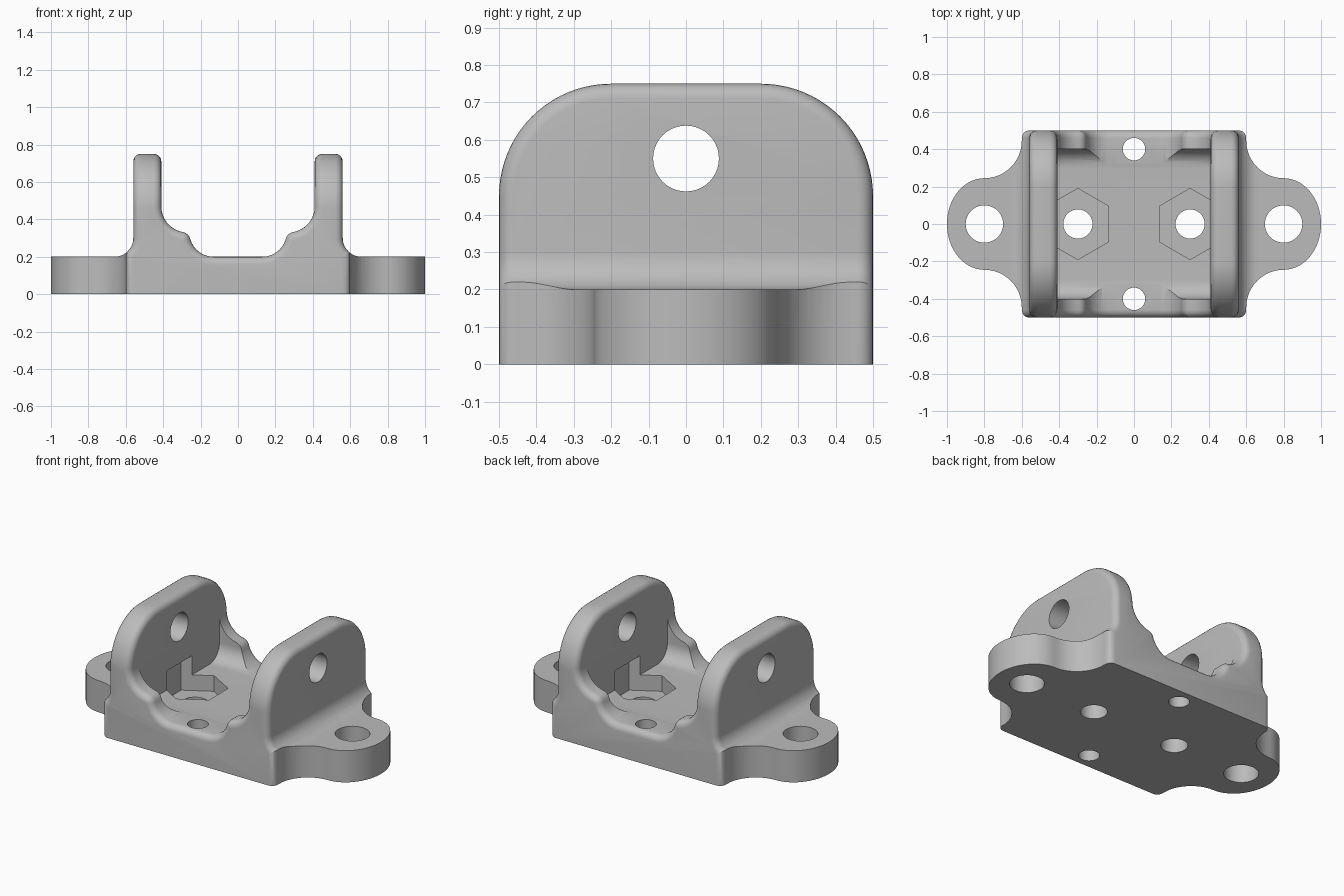
import bpy, bmesh, math
from mathutils import Vector

if "Cube" in bpy.data.objects:
    bpy.data.objects.remove(bpy.data.objects["Cube"])

grey = bpy.data.materials.new("light_grey")
grey.diffuse_color = (0.5, 0.5, 0.5, 1)
grey.use_nodes = True
grey.node_tree.nodes["Principled BSDF"].inputs["Base Color"].default_value = grey.diffuse_color


def arc(cx, cz, rx, a0, a1, n=12, rz=None):
    rz = rz or rx
    return [(cx + rx * math.cos(math.radians(a0 + (a1 - a0) * i / n)),
             cz + rz * math.sin(math.radians(a0 + (a1 - a0) * i / n))) for i in range(n + 1)]


def prism(name, pts, axis, lo, hi):
    """Extrude a 2D outline along the named axis."""
    place = {"x": lambda a, b, c: (c, a, b), "y": lambda a, b, c: (a, c, b),
             "z": lambda a, b, c: (a, b, c)}[axis]
    bm = bmesh.new()
    low = bm.faces.new([bm.verts.new(place(a, b, lo)) for a, b in pts])
    ext = bmesh.ops.extrude_face_region(bm, geom=[low], use_keep_orig=True)
    moved = [v for v in ext["geom"] if isinstance(v, bmesh.types.BMVert)]
    bmesh.ops.translate(bm, verts=moved, vec=Vector(place(0, 0, hi - lo)))
    bmesh.ops.recalc_face_normals(bm, faces=bm.faces)
    me = bpy.data.meshes.new(name)
    bm.to_mesh(me)
    bm.free()
    me.materials.append(grey)
    ob = bpy.data.objects.new(name, me)
    bpy.context.collection.objects.link(ob)
    return ob


def combine(ob, other, op):
    """Apply a boolean and discard the helper."""
    mod = ob.modifiers.new("cut", "BOOLEAN")
    mod.operation, mod.object, mod.solver = op, other, "EXACT"
    bpy.context.view_layer.update()
    me = bpy.data.meshes.new_from_object(ob.evaluated_get(bpy.context.evaluated_depsgraph_get()))
    ob.modifiers.clear()
    ob.data = me
    bpy.data.objects.remove(other)


def mirror(half):
    return half + [(-a, b) for a, b in reversed(half)]


def cylinder(u, v, r, axis, lo, hi, n=40, turn=0):
    return prism("hole", arc(u, v, r, turn, turn + 360, n)[:-1], axis, lo, hi)


# Clevis body: front section with two walls, a stepped cradle and flared feet
half = [(0.13, 0.2)] + arc(0.13, 0.33, 0.13, -90, -15)[1:]
half += arc(0.304, 0.283, 0.05, 165, 100, 6)[1:]
half += arc(0.271, 0.469, 0.139, -80, 0)[1:]
half += [(0.41, 0.75), (0.56, 0.75)] + arc(0.66, 0.3, 0.1, 180, 233.13, 8) + [(0.6, 0)]
body = prism("clevis_bracket", mirror(half), "y", -0.6, 0.6)

# Rounded side outline
side = mirror([(0.5, 0)] + arc(0.2, 0.45, 0.3, 0, 90, 20))
combine(body, prism("side_outline", side, "x", -0.9, 0.9), "INTERSECT")

# Round every sharp outer edge except the underside and the flare crease
bm = bmesh.new()
bm.from_mesh(body.data)
bmesh.ops.remove_doubles(bm, verts=bm.verts, dist=1e-5)
bmesh.ops.dissolve_limit(bm, angle_limit=0.01, verts=bm.verts, edges=bm.edges)
edges = []
for e in bm.edges:
    a, b = (v.co for v in e.verts)
    if len(e.link_faces) != 2 or e.calc_face_angle(0) < math.radians(40):
        continue
    crease = abs(a.x) > 0.59 and abs(a.y - b.y) > 0.1
    if max(a.z, b.z) > 0.01 and not crease:
        edges.append(e)
bmesh.ops.bevel(bm, geom=edges, offset=0.04, offset_type="OFFSET", segments=5,
                profile=0.5, affect="EDGES", clamp_overlap=False)
bmesh.ops.recalc_face_normals(bm, faces=bm.faces)
bm.to_mesh(body.data)
bm.free()

# Inner pocket with rounded ends
pocket = mirror([(0.3, 0.199)] + arc(0.3, 0.299, 0.1, -90, 0)[1:] + [(0.4, 1)])
combine(body, prism("pocket", pocket, "x", -0.4095, 0.4095), "DIFFERENCE")

# Mounting ears with a fillet running up to the body
for s in (-1, 1):
    plan = [(0.5, 0.45)] + arc(0.8, 0.445, 0.2, 180, 270) + arc(0.8, 0, 0.2, 90, 0, 16, 0.245)[1:]
    plan += [(x, -y) for x, y in reversed(plan[:-1])]
    ear = prism("ear", [(s * x, y) for x, y in plan], "z", 0, 0.3)
    prof = [(0.45, 0), (1.1, 0), (1.1, 0.2)] + arc(0.66, 0.3, 0.1, 270, 233.13, 6) + [(0.45, 0.22)]
    combine(ear, prism("ear_section", [(s * x, z) for x, z in prof], "y", -0.6, 0.6), "INTERSECT")
    combine(body, ear, "UNION")

# Ear holes, nut recesses, bolt holes and end holes
for s in (-1, 1):
    combine(body, cylinder(s * 0.8, 0, 0.1, "z", -0.1, 0.5), "DIFFERENCE")
    combine(body, cylinder(s * 0.3, 0, 0.19, "z", 0.1, 0.32, 6, 30), "DIFFERENCE")
    combine(body, cylinder(s * 0.3, 0, 0.078, "z", -0.1, 0.3), "DIFFERENCE")
    combine(body, cylinder(0, s * 0.4, 0.06, "z", -0.1, 0.5), "DIFFERENCE")

# Pivot hole through both walls
combine(body, cylinder(0, 0.55, 0.088, "x", -0.9, 0.9), "DIFFERENCE")

bpy.context.view_layer.objects.active = body
body.select_set(True)
bpy.ops.object.shade_smooth_by_angle(angle=math.radians(30))
